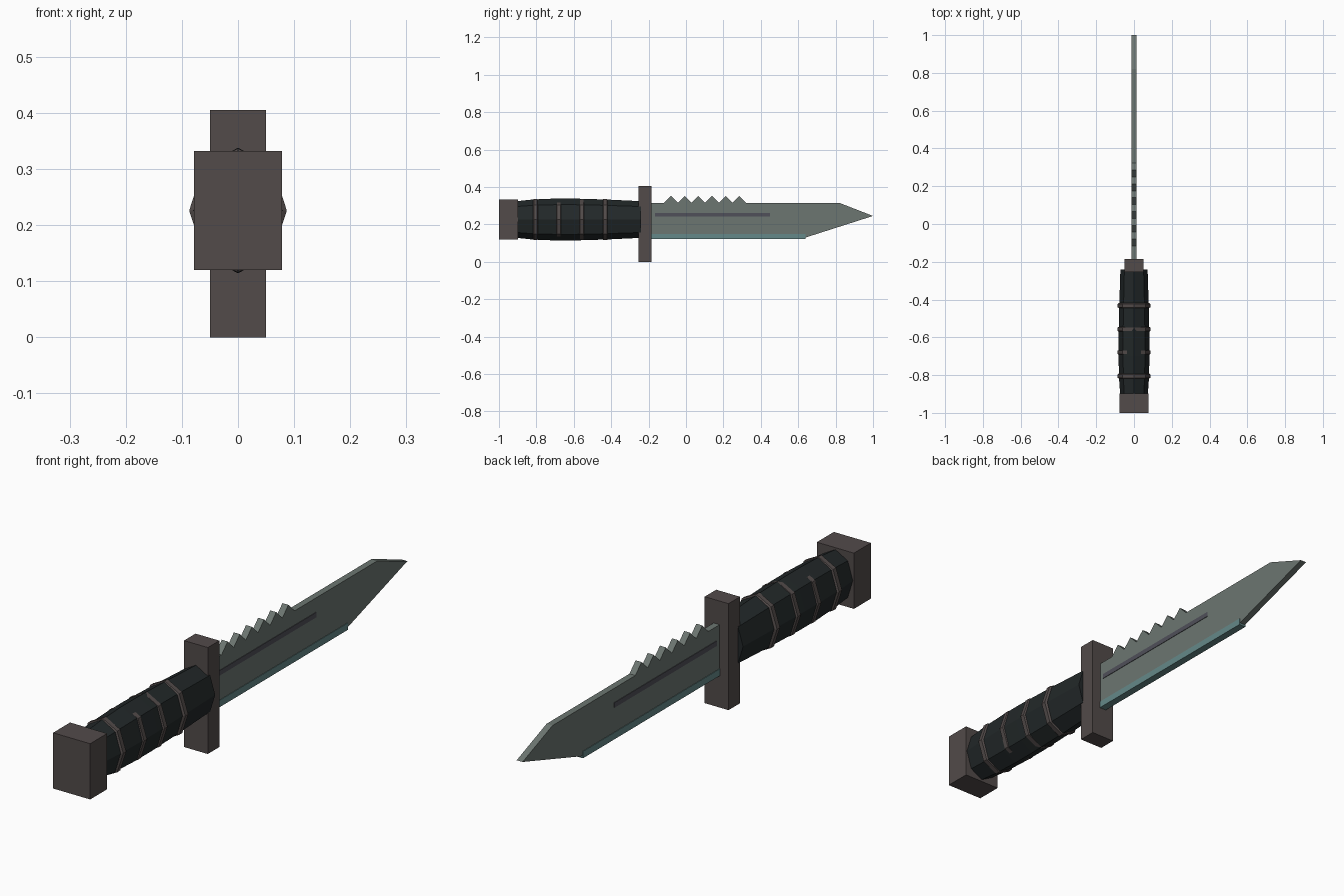
import bpy, bmesh
from math import cos, sin, pi

if "Cube" in bpy.data.objects:
    bpy.data.objects.remove(bpy.data.objects["Cube"])

CZ = 0.226  # height of the grip axis


def material(name, rgb):
    m = bpy.data.materials.new(name)
    m.diffuse_color = (*rgb, 1)
    m.use_nodes = True
    m.node_tree.nodes["Principled BSDF"].inputs["Base Color"].default_value = m.diffuse_color
    return m


STEEL = material("steel", (0.15, 0.18, 0.165))
EDGE = material("edge_steel", (0.13, 0.25, 0.25))
GROOVE = material("groove", (0.08, 0.08, 0.10))
BROWN = material("brown_metal", (0.085, 0.07, 0.068))
RUBBER = material("rubber", (0.016, 0.021, 0.022))


def finish(name, bm, mat):
    bmesh.ops.recalc_face_normals(bm, faces=bm.faces)
    me = bpy.data.meshes.new(name)
    bm.to_mesh(me)
    bm.free()
    me.materials.append(mat)
    ob = bpy.data.objects.new(name, me)
    bpy.context.collection.objects.link(ob)
    return ob


def plate(name, outline, half, mat):
    """Extrude a (y, z) outline symmetrically across x."""
    bm = bmesh.new()
    face = bm.faces.new([bm.verts.new((-half, y, z)) for y, z in outline])
    ext = bmesh.ops.extrude_face_region(bm, geom=[face])["geom"]
    verts = [v for v in ext if isinstance(v, bmesh.types.BMVert)]
    bmesh.ops.translate(bm, verts=verts, vec=(2 * half, 0, 0))
    return finish(name, bm, mat)


def box(name, half, y0, y1, z0, z1, mat):
    return plate(name, [(y0, z0), (y1, z0), (y1, z1), (y0, z1)], half, mat)


def octagon_loft(name, sections, mat):
    """Loft eight-sided sections (y, x radius, z radius) along y."""
    bm = bmesh.new()
    loops = [[bm.verts.new((rx * cos(i * pi / 4), y, CZ + rz * sin(i * pi / 4)))
              for i in range(8)] for y, rx, rz in sections]
    for a, b in zip(loops, loops[1:]):
        for i in range(8):
            j = (i + 1) % 8
            bm.faces.new((a[i], a[j], b[j], b[i]))
    bm.faces.new(loops[0])
    bm.faces.new(loops[-1])
    return finish(name, bm, mat)


# Blade with clipped point
plate("blade", [(-0.22, 0.125), (0.625, 0.125), (1.0, 0.245),
                (0.82, 0.315), (-0.22, 0.315)], 0.0125, STEEL)

# Ground cutting edge and side groove
box("cutting_edge", 0.0145, -0.2, 0.64, 0.122, 0.148, EDGE)
box("fuller", 0.0145, -0.165, 0.45, 0.242, 0.261, GROOVE)

# Saw teeth on the spine
for k in range(6):
    y = -0.08 + 0.073 * k
    plate(f"saw_tooth_{k + 1}", [(y - 0.042, 0.31), (y + 0.042, 0.31), (y, 0.352)],
          0.0125, STEEL)

# Guard and pommel
box("guard", 0.05, -0.253, -0.184, 0.0, 0.405, BROWN)
box("pommel", 0.078, -1.0, -0.898, 0.12, 0.332, BROWN)

# Swelling grip
octagon_loft("grip", [(-0.905, 0.073, 0.098), (-0.82, 0.079, 0.107),
                      (-0.7, 0.082, 0.112), (-0.6, 0.082, 0.112),
                      (-0.43, 0.078, 0.107), (-0.24, 0.072, 0.098)], RUBBER)

# Grip rings
for k, y in enumerate((-0.805, -0.68, -0.557, -0.432)):
    octagon_loft(f"grip_ring_{k + 1}", [(y - 0.013, 0.080, 0.106), (y - 0.009, 0.087, 0.1105),
                                        (y + 0.009, 0.087, 0.1105), (y + 0.013, 0.080, 0.106)],
                 BROWN)
